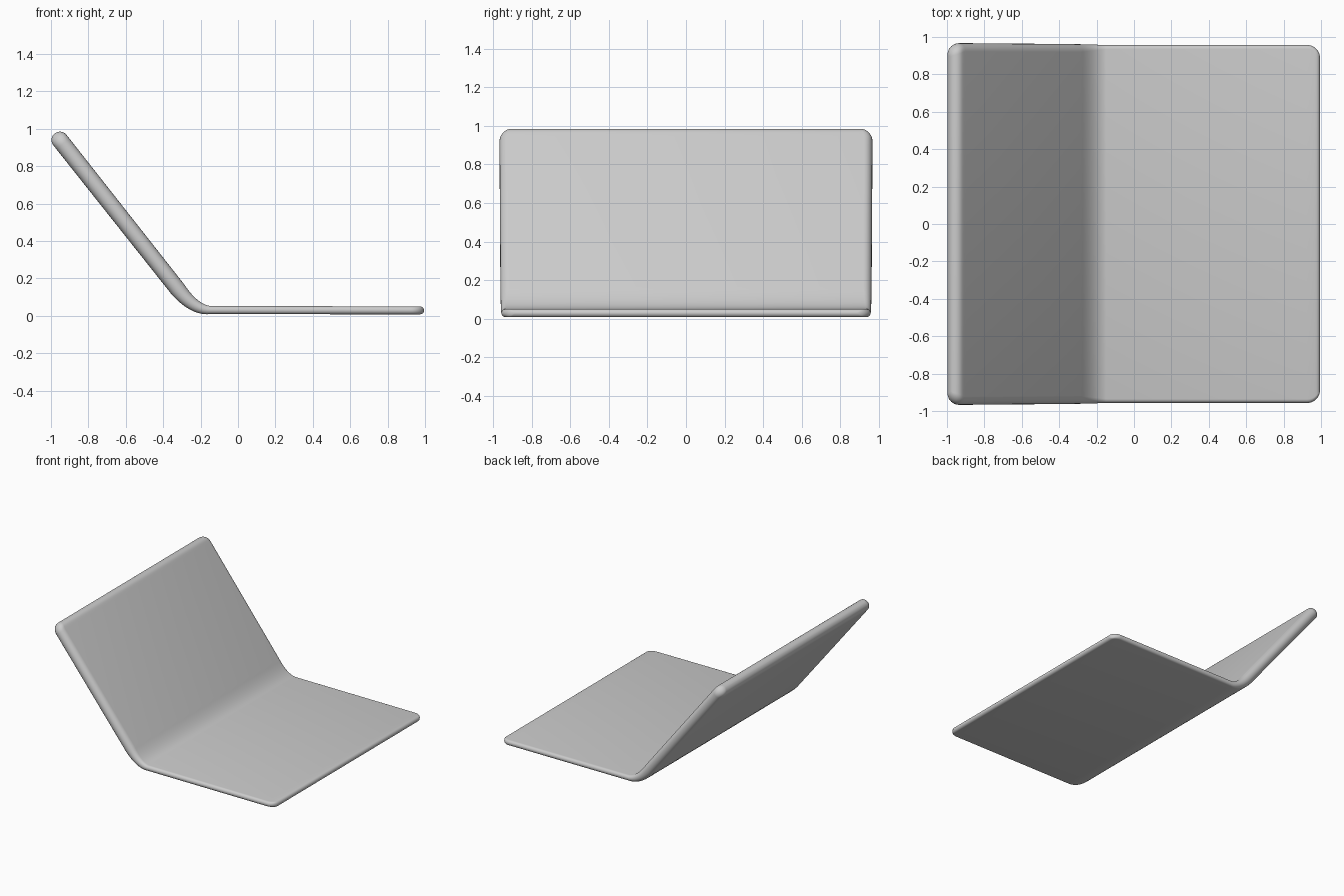
import bpy, bmesh, math
from mathutils import Vector

if "Cube" in bpy.data.objects:
    bpy.data.objects.remove(bpy.data.objects["Cube"])

CORNER = 0.07      # rounding of the four outer corners
STEPS = 10         # stations along each rounded end
ARC = 10           # segments around each rounded side rim

# Centre line of the bent sheet, in (x, z)
screen_tip = Vector((-0.98, 0.975))
bend_start = Vector((-0.32, 0.14))
bend_mid = Vector((-0.235, 0.032))
bend_end = Vector((-0.15, 0.031))
base_tip = Vector((0.995, 0.029))


def rounded_end(tip, toward, half_t, half_w):
    """Stations from the tip inward: plan corners and edge both rounded."""
    d = (toward - tip).normalized()
    out = []
    for i in range(STEPS + 1):
        phi = math.pi / 2 * i / STEPS
        s = CORNER * (1 - math.cos(phi))
        w = half_w - CORNER + CORNER * math.sin(phi)
        k = max(0.0, 1 - s / half_t)
        t = half_t * max(0.08, math.sqrt(1 - k * k))
        out.append((tip + d * s, t, w))
    return out


def bend(t0, t1, w0, w1, n=12):
    """Smooth fold between the two flat panels."""
    out = []
    for i in range(n + 1):
        u = i / n
        p = bend_start * (1 - u) ** 2 + bend_mid * 2 * u * (1 - u) + bend_end * u * u
        out.append((p, t0 + (t1 - t0) * u, w0 + (w1 - w0) * u))
    return out


stations = rounded_end(screen_tip, bend_start, 0.045, 0.967)
stations += bend(0.043, 0.022, 0.962, 0.957)
stations += reversed(rounded_end(base_tip, bend_end, 0.021, 0.957))

# Loft a round-sided cross-section along the centre line
bm = bmesh.new()
rings = []
for i, (p, t, w) in enumerate(stations):
    a = stations[max(i - 1, 0)][0]
    b = stations[min(i + 1, len(stations) - 1)][0]
    d = (b - a).normalized()
    normal = Vector((-d.y, d.x))
    ring = []
    for side in (1, -1):
        for j in range(ARC + 1):
            ang = -math.pi / 2 + math.pi * j / ARC
            y = side * (w - t + t * math.cos(ang))
            q = p + normal * (side * t * math.sin(ang))
            ring.append(bm.verts.new((q.x, y, q.y)))
    rings.append(ring)

n = len(rings[0])
for r0, r1 in zip(rings, rings[1:]):
    for j in range(n):
        k = (j + 1) % n
        bm.faces.new((r0[j], r0[k], r1[k], r1[j]))
bm.faces.new(rings[0])
bm.faces.new(rings[-1])
bmesh.ops.recalc_face_normals(bm, faces=bm.faces)

mesh = bpy.data.meshes.new("folded_panel")
bm.to_mesh(mesh)
bm.free()
panel = bpy.data.objects.new("folded_panel", mesh)
bpy.context.collection.objects.link(panel)
bpy.context.view_layer.objects.active = panel
panel.select_set(True)
bpy.ops.object.shade_smooth_by_angle(angle=math.radians(40))
